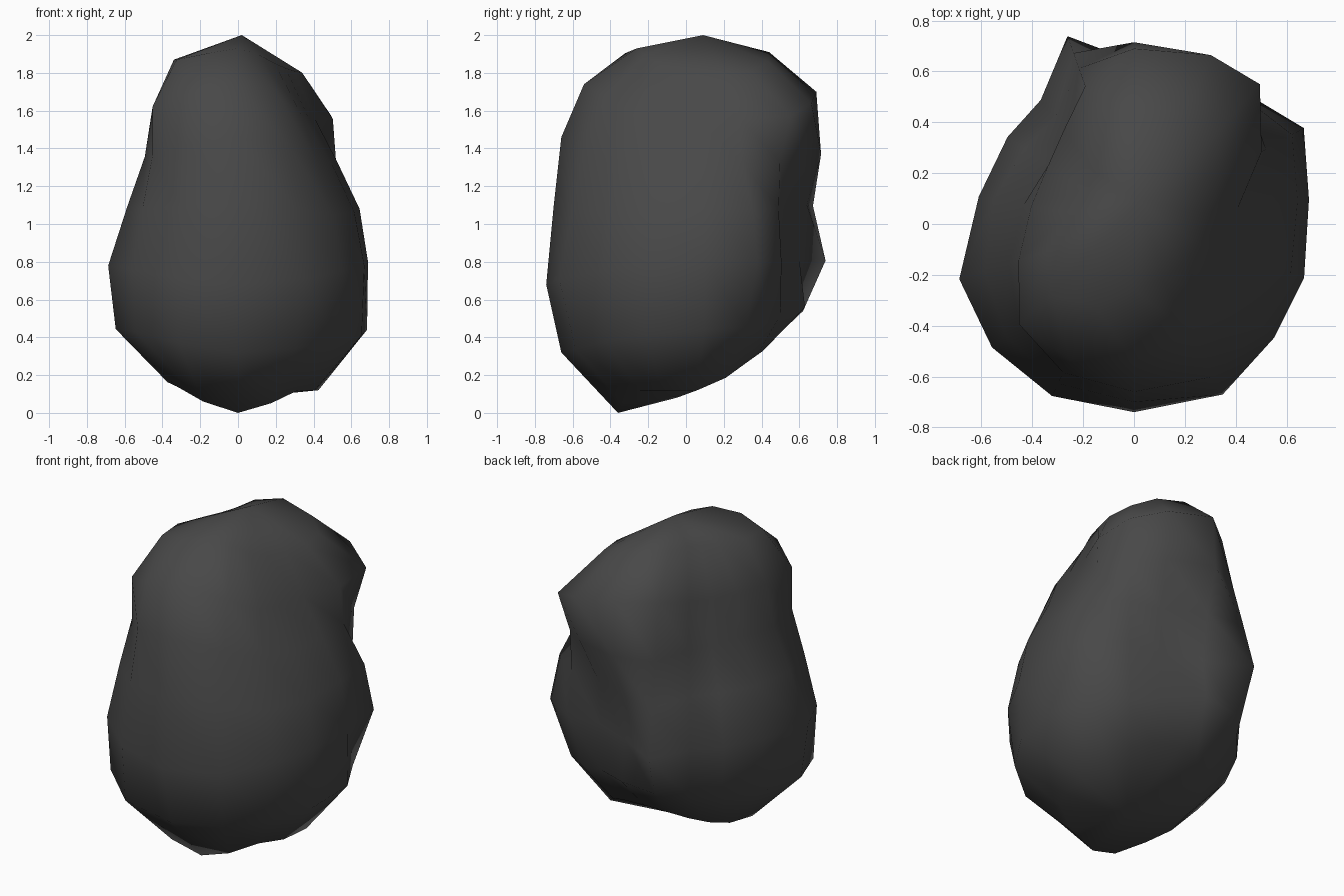
import bpy, bmesh, math

if "Cube" in bpy.data.objects:
    bpy.data.objects.remove(bpy.data.objects["Cube"])

# Eight meridian profiles (radius, height), about every 45 degrees from +x
PROFILES = [
    [(.30, 1.81), (.41, 1.56), (.53, 1.33), (.65, 1.08), (.695, .80), (.69, .44), (.43, .12)],
    [(.47, 1.81), (.74, 1.57), (.67, 1.33), (.66, 1.08), (.68, .80), (.59, .47), (.42, .26)],
    [(.44, 1.91), (.69, 1.70), (.715, 1.37), (.67, 1.10), (.67, .81), (.62, .56), (.41, .33)],
    [(.26, 1.90), (.46, 1.65), (.42, 1.33), (.52, 1.09), (.61, .80), (.59, .50), (.40, .28)],
    [(.26, 1.88), (.41, 1.62), (.44, 1.36), (.56, 1.10), (.62, .79), (.59, .45), (.35, .18)],
    [(.43, 1.87), (.60, 1.62), (.60, 1.36), (.67, 1.08), (.74, .76), (.72, .43), (.43, .14)],
    [(.26, 1.93), (.54, 1.74), (.66, 1.46), (.70, 1.10), (.74, .68), (.66, .32), (.36, .00)],
    [(.25, 1.85), (.43, 1.58), (.54, 1.33), (.65, 1.05), (.71, .75), (.67, .38), (.41, .12)],
]
# Local bulges and hollows: (meridian, ring) -> extra radius
BULGES = {
    (1, 3): .06, (1, 4): .08, (1, 5): .01,                               # right bulge
    (3, 1): -.02, (3, 2): -.03, (3, 3): -.10, (3, 4): -.12, (3, 5): -.05,  # back groove
    (4, 3): -.03, (4, 4): -.07, (4, 5): .01,
    (5, 2): .08, (5, 3): .12, (5, 4): .145, (5, 5): .05,                 # back ridge
    (9, 1): -.03, (9, 4): .04, (9, 5): .02, (11, 5): .03, (11, 6): .03,
    (13, 4): .03,
}
# Twist of each meridian in degrees
TWIST = [8, 7, 3, -2, 0, -3, -8, -12, -10, -5, -4, -3, 0, 5, 6, 5]
N = 16


def sample(m, r):
    """Profile point of meridian m; odd meridians are smoothly interpolated."""
    i = m // 2
    if m % 2 == 0:
        rad, z = PROFILES[i][r]
    else:
        a, b, c, d = (PROFILES[(i + k) % 8][r] for k in (-1, 0, 1, 2))
        rad, z = (9 * (b[k] + c[k]) / 16 - (a[k] + d[k]) / 16 for k in (0, 1))
    return rad + BULGES.get((m, r), 0), z


# Boulder body lofted between the rings and closed at both poles
bm = bmesh.new()
rings = []
for r in range(7):
    ring = []
    for m in range(N):
        rad, z = sample(m, r)
        t = math.radians(360 * m / N + TWIST[m])
        ring.append(bm.verts.new((rad * math.cos(t), rad * math.sin(t), max(z, 0))))
    rings.append(ring)
top = bm.verts.new((.02, .09, 2))
bottom = bm.verts.new((.02, -.05, .08))
for m in range(N):
    n = (m + 1) % N
    bm.faces.new((top, rings[0][m], rings[0][n]))
    bm.faces.new((bottom, rings[-1][n], rings[-1][m]))
    for a, b in zip(rings, rings[1:]):
        bm.faces.new((a[m], b[m], b[n], a[n]))
bmesh.ops.recalc_face_normals(bm, faces=bm.faces)
for f in bm.faces:
    f.smooth = True

mesh = bpy.data.meshes.new("boulder")
bm.to_mesh(mesh)
bm.free()
boulder = bpy.data.objects.new("boulder", mesh)
bpy.context.collection.objects.link(boulder)

# Dark stone colour
stone = bpy.data.materials.new("dark_stone")
stone.diffuse_color = (.065, .065, .065, 1)
stone.use_nodes = True
stone.node_tree.nodes["Principled BSDF"].inputs["Base Color"].default_value = stone.diffuse_color
mesh.materials.append(stone)
